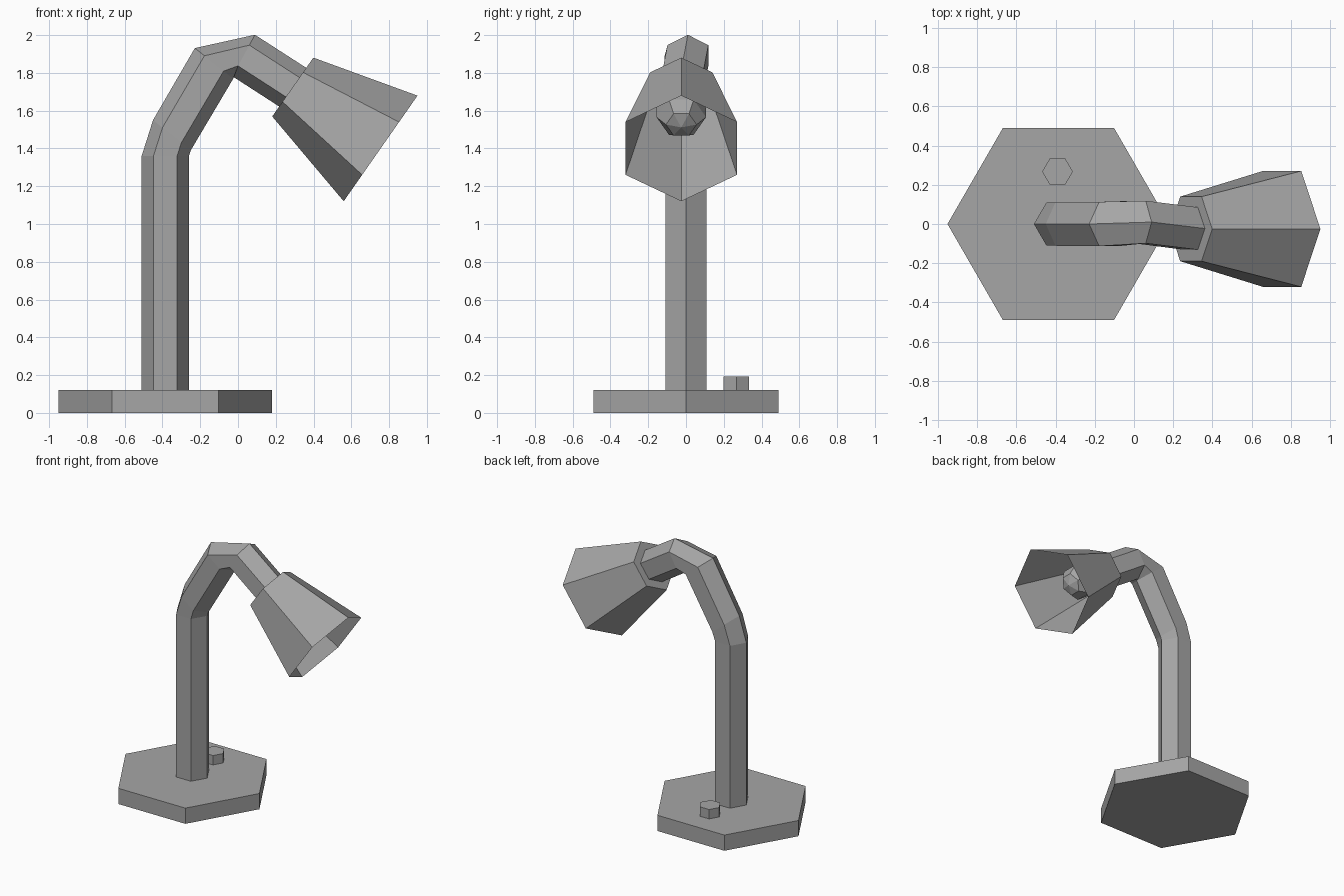
import bpy, bmesh, math
from mathutils import Vector, Matrix

if "Cube" in bpy.data.objects:
    bpy.data.objects.remove(bpy.data.objects["Cube"], do_unlink=True)

# One grey for the whole lamp
grey = bpy.data.materials.new("lamp grey")
grey.use_nodes = True
colour = (0.38, 0.38, 0.38, 1)
grey.diffuse_color = colour
grey.node_tree.nodes["Principled BSDF"].inputs["Base Color"].default_value = colour

SIDE = Vector((0, 1, 0))


def finish(name, bm):
    bmesh.ops.recalc_face_normals(bm, faces=bm.faces)
    mesh = bpy.data.meshes.new(name)
    bm.to_mesh(mesh)
    bm.free()
    mesh.materials.append(grey)
    obj = bpy.data.objects.new(name, mesh)
    bpy.context.collection.objects.link(obj)
    return obj


def hex_loft(name, sections, close_end=True):
    """Skin hexagons given as (centre, direction of first corner, radius)."""
    bm = bmesh.new()
    rings = []
    for centre, up, radius in sections:
        up = Vector(up).normalized()
        ring = []
        for k in range(6):
            a = k * math.pi / 3
            ring.append(bm.verts.new(Vector(centre) + radius * (math.cos(a) * up + math.sin(a) * SIDE)))
        rings.append(ring)
    for r, s in zip(rings, rings[1:]):
        for k in range(6):
            j = (k + 1) % 6
            bm.faces.new((r[k], r[j], s[j], s[k]))
    bm.faces.new(rings[0])
    if close_end:
        bm.faces.new(rings[-1])
    return finish(name, bm)


def hex_prism(name, x, y, z0, z1, radius):
    return hex_loft(name, [((x, y, z), (1, 0, 0), radius) for z in (z0, z1)])


# Base plate and switch
POLE_X = -0.385
hex_prism("base", POLE_X, 0, 0, 0.12, 0.566)
hex_prism("switch_knob", -0.39, 0.267, 0.12, 0.192, 0.078)

# Upright and bent neck in one skin
neck_in = Vector((0.29, -0.025, 1.725))
shade_rim = Vector((0.755, -0.025, 1.40))
axis = (shade_rim - neck_in).normalized()
shade_up = SIDE.cross(axis).normalized()
if shade_up.z < 0:
    shade_up.negate()
hex_loft("stem", [
    ((POLE_X, 0, 0.12), (-1, 0, 0), 0.125),
    ((POLE_X, 0, 1.36), (-1, 0, 0), 0.125),
    ((-0.35, 0, 1.47), (-0.1, 0, 0.08), 0.128),
    ((-0.127, 0, 1.85), (-0.1, 0, 0.08), 0.13),
    ((0.03, 0.01, 1.892), (0.06, 0, 0.11), 0.125),
    (neck_in + axis * 0.02, shade_up, 0.125),
])

# Flared shade, open at the rim
hex_loft("shade", [(neck_in, shade_up, 0.19), (shade_rim, shade_up, 0.341)], close_end=False)

# Faceted bulb on the shade axis
bm = bmesh.new()
across = axis.cross(shade_up)
turn = Matrix((shade_up, across, axis)).transposed().to_4x4()
place = Matrix.Translation(neck_in + axis * 0.235) @ turn
bmesh.ops.create_uvsphere(bm, u_segments=6, v_segments=5, radius=0.138, matrix=place)
finish("bulb", bm)
